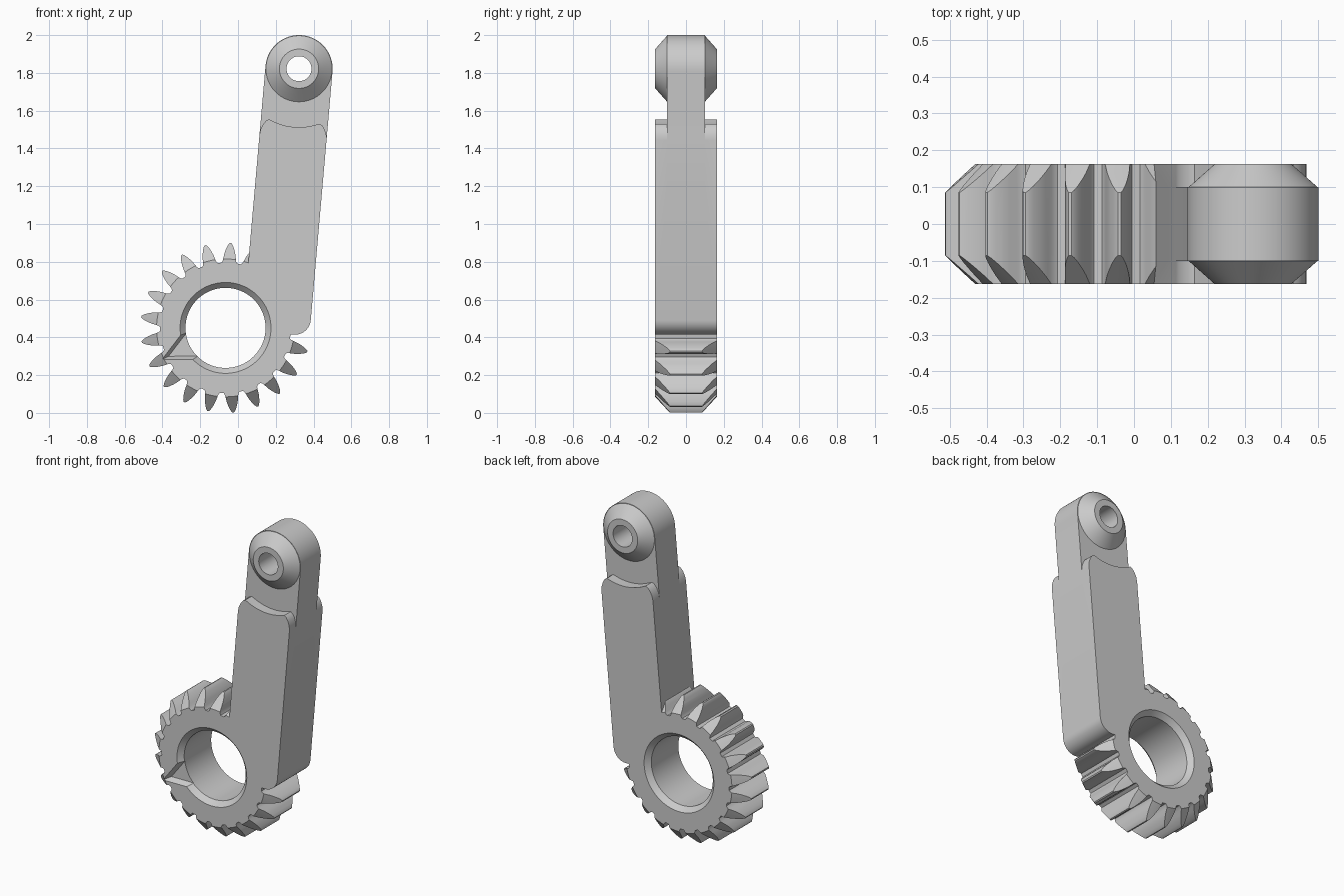
import bpy, bmesh
from math import sin, cos, pi, radians
from mathutils import Matrix, Vector

if "Cube" in bpy.data.objects:
    bpy.data.objects.remove(bpy.data.objects["Cube"])

T = 0.163                      # half thickness
GC = Vector((-0.066, 0, 0.45))  # gear centre
PC = Vector((0.323, 0, 1.822))  # pin eye centre
W = 0.178                      # arm half width
TILT = Matrix.Translation(PC) @ Matrix.Rotation(radians(5), 4, 'Y')


def solid(name, rings, matrix=Matrix()):
    """Skin a stack of equal-length rings into a closed mesh."""
    bm = bmesh.new()
    loops = [[bm.verts.new(p) for p in ring] for ring in rings]
    n = len(loops[0])
    for a, b in zip(loops, loops[1:]):
        for i in range(n):
            j = (i + 1) % n
            bm.faces.new((a[i], a[j], b[j], b[i]))
    bm.faces.new(loops[0][::-1])
    bm.faces.new(loops[-1])
    bmesh.ops.recalc_face_normals(bm, faces=bm.faces)
    me = bpy.data.meshes.new(name)
    bm.to_mesh(me)
    bm.free()
    me.transform(matrix)
    ob = bpy.data.objects.new(name, me)
    bpy.context.collection.objects.link(ob)
    return ob


def slab(name, outline, half, matrix=Matrix()):
    return solid(name, [[(x, y, z) for x, z in outline] for y in (-half, half)], matrix)


def lathe(name, profile, matrix=Matrix(), n=96):
    return solid(name, [[(r * cos(2 * pi * i / n), y, r * sin(2 * pi * i / n))
                         for i in range(n)] for r, y in profile], matrix)


def boolean(target, tool, op):
    mod = target.modifiers.new(op, 'BOOLEAN')
    mod.operation, mod.object, mod.solver = op, tool, 'EXACT'
    bpy.context.view_layer.update()
    dg = bpy.context.evaluated_depsgraph_get()
    me = bpy.data.meshes.new_from_object(target.evaluated_get(dg))
    target.modifiers.clear()
    target.data = me
    bpy.data.objects.remove(tool)


def arc(cx, cz, r, a0, a1, n):
    return [(cx + r * cos(radians(a0 + (a1 - a0) * i / n)),
             cz + r * sin(radians(a0 + (a1 - a0) * i / n))) for i in range(n + 1)]


# Toothed ring: 17 leaf-shaped teeth, plain where the arm covers it
tooth = [(0.346, 0.041), (0.355, 0.036), (0.37, 0.033), (0.39, 0.030),
         (0.41, 0.0245), (0.43, 0.017), (0.443, 0.010), (0.45, 0.004)]
outline = []
for k in range(21):
    mid = radians(69.5 + k * 360 / 21)
    if k < 17:
        flank = [(r, mid - h / r) for r, h in tooth] + \
                [(r, mid + h / r) for r, h in reversed(tooth)]
    else:
        flank = [(0.346, mid + d) for d in (-0.1, 0, 0.1)]
    outline += [(r * cos(a), r * sin(a)) for r, a in flank]
at_gear = Matrix.Translation(GC)
lever = slab("gear_lever", outline, 0.2, at_gear)
boolean(lever, lathe("gear_bevel", [(0.365, -T), (0.456, -0.08), (0.456, 0.08), (0.365, T)],
                     at_gear), 'INTERSECT')

# Arm: thick lower part with a wavy shoulder, thin upper part with round end
wave = arc(0, 0, 0.31, 293, 247, 12)
right = [(W, -0.365), (0.174, -0.335), (0.163, -0.308), (0.149, -0.289), (0.135, -0.281)]
left = [(-x, z) for x, z in reversed(right)]
foot = arc(W - 0.085, -1.405 + 0.085, 0.085, -90, 0, 10)
thick = [(-W, -1.405)] + foot + right + wave + left
thin = [(-W, -0.6), (W, -0.6)] + arc(0, 0, W, 0, 180, 40)
arm = slab("arm", thick, T)
boolean(arm, slab("arm_tip", thin, 0.1), 'UNION')
boolean(arm, lathe("eye_boss", [(0.104, -T), (0.175, -0.1), (0.175, 0.1), (0.104, T)]), 'UNION')
boolean(arm, lathe("eye_hole", [(0.066, -0.3), (0.066, 0.3)], n=48), 'DIFFERENCE')
arm.data.transform(TILT)
boolean(lever, arm, 'UNION')

# Large bore, bevelled on both faces
boolean(lever, lathe("bore", [(0.276, -0.2), (0.212, -0.133), (0.212, 0.133), (0.276, 0.2)],
                     at_gear), 'DIFFERENCE')

# Triangular index notch on the front face
turn = at_gear @ Matrix.Rotation(radians(-206.5), 4, 'Y')
tri = [[(apex, y, 0), (0.15, y, h), (0.15, y, -h)]
       for apex, h, y in ((0.385, 0.115, -0.17), (0.337, 0.0916, -0.13))]
boolean(lever, solid("notch", tri, turn), 'DIFFERENCE')

bpy.ops.object.select_all(action='DESELECT')
lever.select_set(True)
bpy.context.view_layer.objects.active = lever
bpy.ops.object.shade_smooth_by_angle(angle=radians(25))
